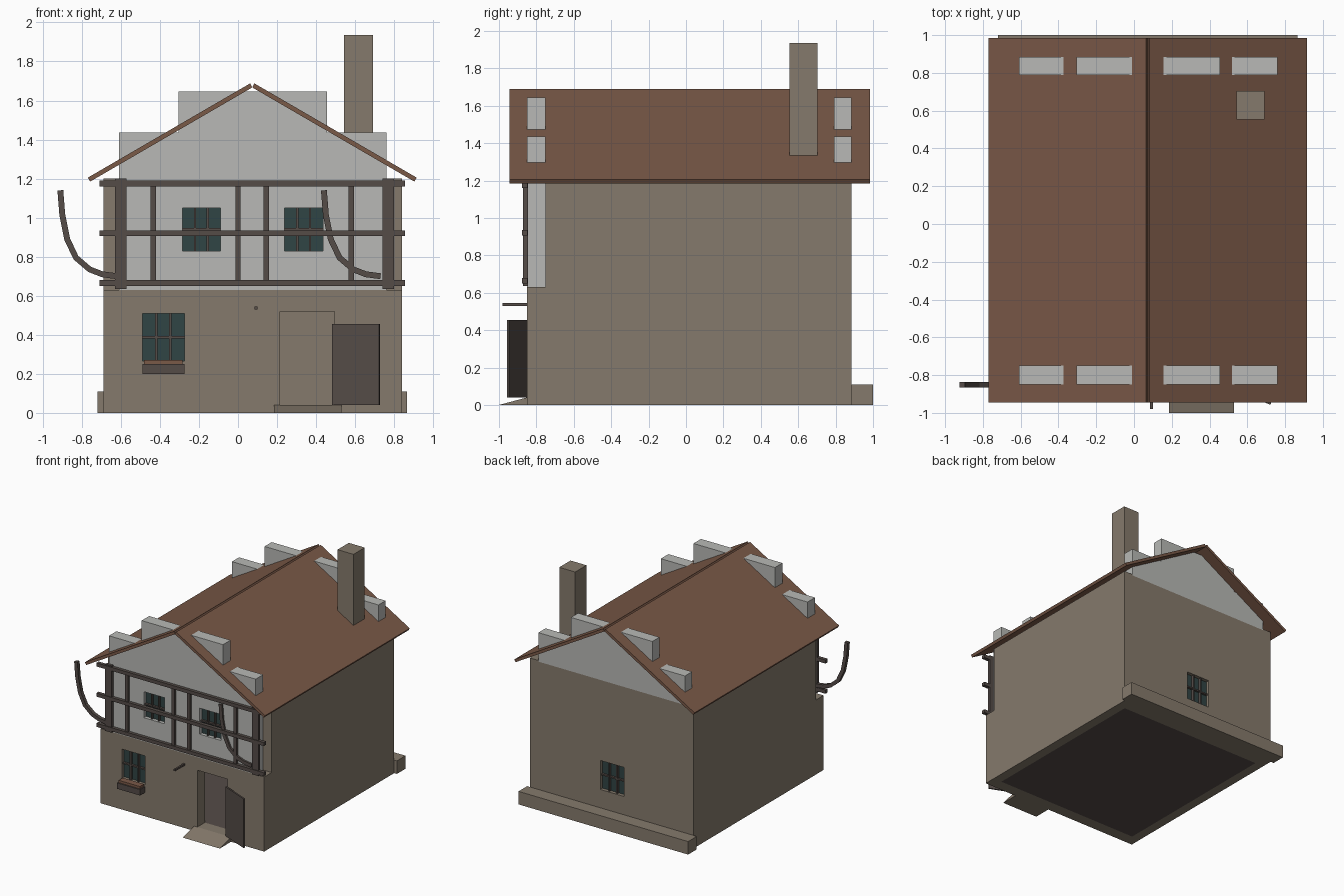
import bpy
import bmesh
import math
from mathutils import Vector

cube = bpy.data.objects.get("Cube")
if cube:
    bpy.data.objects.remove(cube, do_unlink=True)


def material(name, r, g, b):
    m = bpy.data.materials.new(name)
    m.use_nodes = True
    m.diffuse_color = (r, g, b, 1)
    m.node_tree.nodes["Principled BSDF"].inputs["Base Color"].default_value = (r, g, b, 1)
    return m


STONE = material("brown_stone", 0.235, 0.195, 0.15)
PLASTER = material("pale_plaster", 0.48, 0.485, 0.465)
TILE = material("red_brown_tile", 0.195, 0.1, 0.064)
TIMBER = material("dark_timber", 0.09, 0.072, 0.064)
GLASS = material("teal_glass", 0.03, 0.058, 0.058)


def prism(name, outline, axis, lo, hi, mat):
    """Extrude a 2D outline along one axis between lo and hi."""
    place = {"x": lambda a, b, t: (t, a, b),
             "y": lambda a, b, t: (a, t, b),
             "z": lambda a, b, t: (a, b, t)}[axis]
    bm = bmesh.new()
    ends = [[bm.verts.new(place(a, b, t)) for a, b in outline] for t in (lo, hi)]
    n = len(outline)
    for ring in ends:
        bm.faces.new(ring)
    for i in range(n):
        j = (i + 1) % n
        bm.faces.new((ends[0][i], ends[0][j], ends[1][j], ends[1][i]))
    bmesh.ops.recalc_face_normals(bm, faces=bm.faces)
    mesh = bpy.data.meshes.new(name)
    bm.to_mesh(mesh)
    bm.free()
    mesh.materials.append(mat)
    obj = bpy.data.objects.new(name, mesh)
    bpy.context.collection.objects.link(obj)
    return obj


def box(name, x, y, z, mat):
    outline = [(x[0], y[0]), (x[1], y[0]), (x[1], y[1]), (x[0], y[1])]
    return prism(name, outline, "z", z[0], z[1], mat)


def cut(wall, x, y, z):
    """Cut a box-shaped opening in a wall."""
    cutter = box("opening_cutter", x, y, z, wall.data.materials[0])
    cutter.hide_render = True
    mod = wall.modifiers.new("opening", "BOOLEAN")
    mod.operation = "DIFFERENCE"
    mod.solver = "EXACT"
    mod.object = cutter
    bpy.context.view_layer.objects.active = wall
    bpy.ops.object.modifier_apply(modifier=mod.name)
    bpy.data.objects.remove(cutter, do_unlink=True)


def window(name, wall, x, z, face, out):
    """Opening with a recessed pane, two upright bars and one cross bar."""
    cut(wall, x, (face - 0.2, face + 0.2), z)

    def depth(a, b):
        return sorted((face - out * a, face - out * b))
    box(name + "_pane", x, depth(0.03, 0.05), z, GLASS)
    for k in (1, 2):
        c = x[0] + (x[1] - x[0]) * k / 3
        box(name + "_upright_bar", (c - 0.006, c + 0.006), depth(0.01, 0.03), z, TIMBER)
    c = (z[0] + z[1]) / 2
    box(name + "_cross_bar", x, depth(0.012, 0.03), (c - 0.006, c + 0.006), TIMBER)


# Walls
INNER_X = (-0.61, 0.76)
FRONT, BACK = (-0.85, -0.75), (0.79, 0.885)
for name, x in (("right_wall", (-0.69, -0.61)), ("left_wall", (0.76, 0.84))):
    box(name, x, (FRONT[1], BACK[1]), (0, 1.2), STONE)
front_wall = box("front_wall", (-0.69, 0.84), FRONT, (0, 0.63), STONE)
back_wall = box("back_wall", INNER_X, BACK, (0, 1.19), STONE)
upper_wall = box("upper_front_wall", INNER_X, FRONT, (0.63, 1.19), PLASTER)
box("floor", INNER_X, (FRONT[1], BACK[0]), (0, 0.04), TIMBER)
box("back_plinth", (-0.72, 0.865), (0.885, 1.0), (0, 0.11), STONE)

# Stepped gables rising through the roof
for side, y in (("front", FRONT), ("back", BACK)):
    outline = [(-0.61, 1.19), (0.76, 1.19), (0.76, 1.435), (0.455, 1.435),
               (0.455, 1.645), (-0.305, 1.645), (-0.305, 1.435), (-0.61, 1.435)]
    prism(side + "_stepped_gable", outline, "y", y[0], y[1], PLASTER)

# Windows
window("lower_window", front_wall, (-0.49, -0.275), (0.265, 0.51), -0.85, -1)
window("back_window", back_wall, (-0.04, 0.18), (0.265, 0.51), 0.885, 1)
for x in ((-0.285, -0.09), (0.237, 0.435)):
    window("upper_window", upper_wall, x, (0.83, 1.05), -0.85, -1)

# Planter under the lower window
box("planter_box", (-0.49, -0.275), (-0.915, -0.85), (0.2, 0.25), TIMBER)
box("planter_filling", (-0.482, -0.283), (-0.905, -0.85), (0.25, 0.27), TILE)

# Doorway, open door, ramp and peg
cut(front_wall, (0.215, 0.495), (-1, -0.6), (0.04, 0.52))
hinge, tip = Vector((0.482, -0.857)), Vector((0.722, -0.957))
along = (tip - hinge).normalized()
thick = Vector((-along.y, along.x)) * 0.012
prism("open_door", [hinge, tip, tip + thick, hinge + thick], "z", 0.04, 0.455, TIMBER)
prism("door_ramp", [(-1.0, 0), (-0.85, 0), (-0.85, 0.04)], "x", 0.185, 0.53, STONE)
box("wall_peg", (0.085, 0.1), (-0.98, -0.84), (0.53, 0.545), TIMBER)

# Timber framing
for z in (0.665, 0.92, 1.175):
    box("timber_rail", (-0.71, 0.855), (-0.877, -0.847), (z - 0.015, z + 0.015), TIMBER)
for x in (-0.6, 0.77):
    box("corner_post", (x - 0.03, x + 0.03), (-0.872, -0.846), (0.635, 1.2), TIMBER)
for x in (-0.435, 0.0, 0.145, 0.58):
    box("timber_stud", (x - 0.014, x + 0.014), (-0.868, -0.847), (0.65, 1.19), TIMBER)

# Curved braces, the same bow used twice
PATH = [Vector(p) for p in ((-0.91, 1.14), (-0.9, 1.015), (-0.875, 0.89), (-0.83, 0.795),
                            (-0.76, 0.735), (-0.695, 0.71), (-0.62, 0.7))]
outer, inner = [], []
for i, p in enumerate(PATH):
    d = (PATH[min(i + 1, len(PATH) - 1)] - PATH[max(i - 1, 0)]).normalized()
    side = Vector((-d.y, d.x)) * 0.015
    outer.append(p + side)
    inner.append(p - side)
for shift in (0, 1.35):
    outline = [(p.x + shift, p.y) for p in outer + inner[::-1]]
    prism("curved_brace", outline, "y", -0.866, -0.836, TIMBER)

# Roof slabs, mirrored about the ridge with a narrow groove between them
RIDGE = 0.073
for name, s in (("right_roof", -1), ("left_roof", 1)):
    section = [(0.01, 1.688), (0.842, 1.205), (0.83, 1.185), (0, 1.667)]
    prism(name, [(RIDGE + s * a, b) for a, b in section], "y", -0.945, 0.985, TILE)

# Chimney
box("chimney", (0.543, 0.692), (0.553, 0.703), (1.33, 1.935), STONE)
